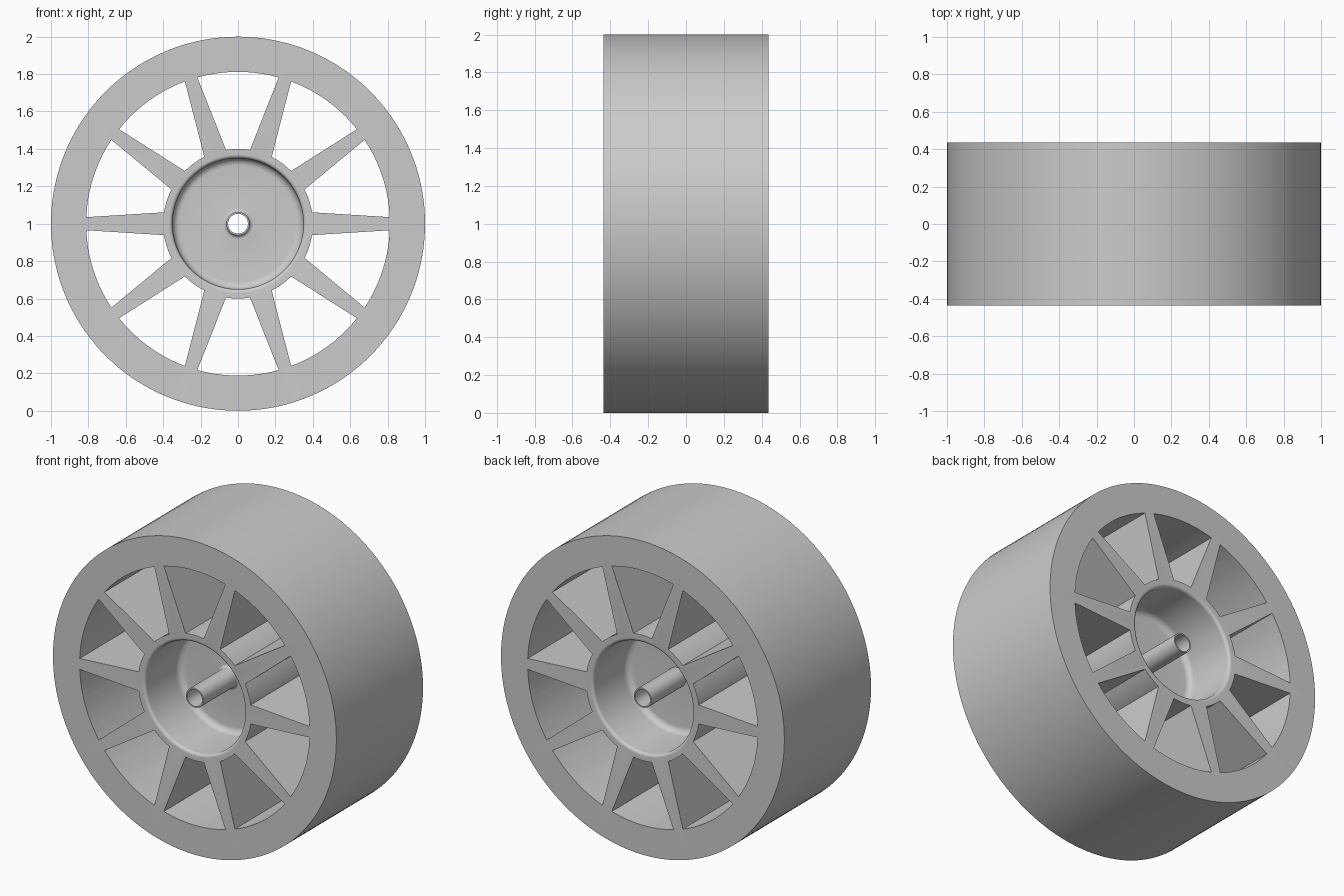
import bpy, bmesh, math

if "Cube" in bpy.data.objects:
    bpy.data.objects.remove(bpy.data.objects["Cube"])

HALF = 0.437          # half the wheel width
RIM_IN, HUB = 0.812, 0.4
SPOKES = 10
CENTRE_Z = 1.0

# Material
grey = bpy.data.materials.new("plain grey")
grey.use_nodes = True
colour = (0.6, 0.6, 0.6, 1)
grey.diffuse_color = colour
grey.node_tree.nodes["Principled BSDF"].inputs["Base Color"].default_value = colour


def make_object(name, bm):
    bmesh.ops.recalc_face_normals(bm, faces=bm.faces)
    mesh = bpy.data.meshes.new(name)
    bm.to_mesh(mesh)
    bm.free()
    obj = bpy.data.objects.new(name, mesh)
    bpy.context.collection.objects.link(obj)
    obj.location.z = CENTRE_Z
    mesh.materials.append(grey)
    return obj


def lathe(name, profile, steps=144):
    """Revolve a closed (radius, y) profile about the y axis."""
    bm = bmesh.new()
    rings = []
    for i in range(steps):
        a = 2 * math.pi * i / steps
        rings.append([bm.verts.new((r * math.cos(a), y, r * math.sin(a))) for r, y in profile])
    n = len(profile)
    for i in range(steps):
        p, q = rings[i], rings[(i + 1) % steps]
        for j in range(n):
            k = (j + 1) % n
            bm.faces.new((p[j], p[k], q[k], q[j]))
    return make_object(name, bm)


def arc(cr, cy, rad, start, end, steps=6):
    """Rounded corner of a profile, angles in degrees from the radius axis."""
    return [(cr + rad * math.cos(math.radians(start + (end - start) * i / steps)),
             cy + rad * math.sin(math.radians(start + (end - start) * i / steps)))
            for i in range(steps + 1)]


def pocket(floor, base_fillet):
    """Hub recess from the rim face inwards to the bore, on the +y side."""
    pts = [(1.0, HALF)]
    pts += arc(0.37, HALF - 0.02, 0.02, 90, 180)             # rounded lip
    pts += arc(0.31, floor + 0.04, 0.04, 0, -90)             # floor fillet
    if base_fillet:
        f = base_fillet
        pts += arc(0.062 + f, floor + f, f, 270, 180)        # tube base fillet
    else:
        pts.append((0.062, floor))
    return pts + [(0.062, HALF), (0.053, HALF)]


# Wheel body: rim, recessed hub and axle tube in one turned profile
back = pocket(0.09, 0)
front = [(r, -y) for r, y in pocket(0.09, 0.02)]
wheel = lathe("spoked_wheel", back + front[::-1])

# Window cutters between the tapered spokes
bm = bmesh.new()
pitch = 2 * math.pi / SPOKES


def window_arc(radius, half_spoke, steps=10):
    a = math.asin(half_spoke / radius)
    return [(radius, a + (pitch - 2 * a) * i / steps) for i in range(steps + 1)]


outline = window_arc(HUB, 0.061) + window_arc(RIM_IN, 0.035)[::-1]
for s in range(SPOKES):
    ends = []
    for y in (-0.6, 0.6):
        ends.append([bm.verts.new((r * math.cos(a + s * pitch), y, r * math.sin(a + s * pitch)))
                     for r, a in outline])
    lo, hi = ends
    bm.faces.new(lo)
    bm.faces.new(hi[::-1])
    for i in range(len(lo)):
        k = (i + 1) % len(lo)
        bm.faces.new((lo[i], hi[i], hi[k], lo[k]))
cutter = make_object("window_cutter", bm)
cutter.hide_render = True

cut = wheel.modifiers.new("windows", 'BOOLEAN')
cut.operation = 'DIFFERENCE'
cut.solver = 'EXACT'
cut.object = cutter

bpy.ops.object.select_all(action='DESELECT')
wheel.select_set(True)
bpy.context.view_layer.objects.active = wheel
bpy.ops.object.modifier_apply(modifier="windows")
bpy.data.objects.remove(cutter)
bpy.ops.object.shade_smooth_by_angle(angle=math.radians(30))
